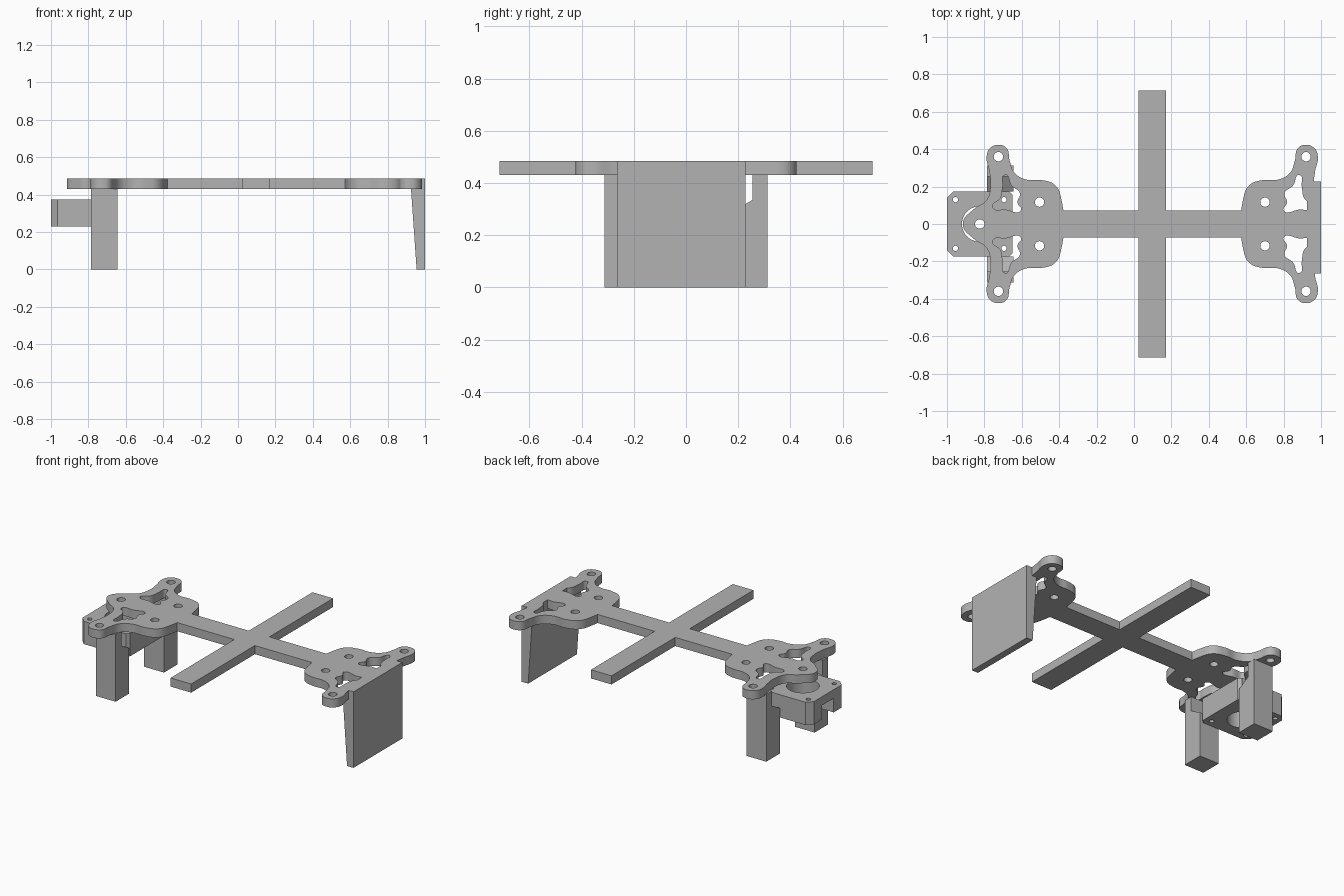
import bpy, bmesh

cube = bpy.data.objects.get("Cube")
if cube:
    bpy.data.objects.remove(cube, do_unlink=True)

grey = bpy.data.materials.new("plain_grey")
grey.use_nodes = True
grey.diffuse_color = (0.45, 0.45, 0.45, 1)
grey.node_tree.nodes["Principled BSDF"].inputs["Base Color"].default_value = (0.45, 0.45, 0.45, 1)

TOP, UNDER = 0.485, 0.43


def prism(name, profile, axis, lo, hi):
    """Extrude a closed profile along an axis (0 = x, 1 = y, 2 = z)."""
    bm = bmesh.new()

    def place(p, d):
        co = list(p)
        co.insert(axis, d)
        return bm.verts.new(co)

    face = bm.faces.new([place(p, lo) for p in profile])
    ext = bmesh.ops.extrude_face_region(bm, geom=[face])
    for v in ext["geom"]:
        if isinstance(v, bmesh.types.BMVert):
            v.co[axis] = hi
    bmesh.ops.recalc_face_normals(bm, faces=bm.faces)
    mesh = bpy.data.meshes.new(name)
    bm.to_mesh(mesh)
    bm.free()
    mesh.materials.append(grey)
    ob = bpy.data.objects.new(name, mesh)
    bpy.context.collection.objects.link(ob)
    return ob


def rect(x0, x1, y0, y1):
    return [(x0, y0), (x1, y0), (x1, y1), (x0, y1)]


def circle(x, y, r):
    return [(x + r, y), (x, y + r), (x - r, y), (x, y - r)]


def slab(name, loops, z0, z1):
    """Flat plate from (points, handle type) loops; inner loops become holes."""
    cu = bpy.data.curves.new(name, "CURVE")
    cu.dimensions = "2D"
    cu.fill_mode = "BOTH"
    cu.resolution_u = 8
    cu.extrude = (z1 - z0) / 2
    for points, handle in loops:
        sp = cu.splines.new("BEZIER")
        sp.bezier_points.add(len(points) - 1)
        sp.use_cyclic_u = True
        for bp, (x, y) in zip(sp.bezier_points, points):
            bp.co = (x, y, (z0 + z1) / 2 * 0)
            bp.handle_left_type = bp.handle_right_type = handle
    ob = bpy.data.objects.new(name, cu)
    bpy.context.collection.objects.link(ob)
    bpy.ops.object.select_all(action="DESELECT")
    ob.select_set(True)
    bpy.context.view_layer.objects.active = ob
    bpy.ops.object.convert(target="MESH")
    ob = bpy.context.view_layer.objects.active
    ob.name = name
    bm = bmesh.new()
    bm.from_mesh(ob.data)
    bmesh.ops.translate(bm, verts=bm.verts, vec=(0, 0, (z0 + z1) / 2))
    bmesh.ops.remove_doubles(bm, verts=bm.verts, dist=0.0002)
    bmesh.ops.recalc_face_normals(bm, faces=bm.faces)
    bm.to_mesh(ob.data)
    bm.free()
    ob.data.materials.clear()
    ob.data.materials.append(grey)
    bpy.ops.object.shade_smooth_by_angle(angle=0.6)
    return ob


# Half outline of a mounting head: hub, ear, outer nose (u points outward)
HALF = [(-0.115, 0.14), (-0.083, 0.208), (-0.01, 0.235), (0.07, 0.237), (0.135, 0.275),
        (0.16, 0.34), (0.176, 0.405), (0.22, 0.423), (0.265, 0.405), (0.283, 0.36),
        (0.268, 0.28), (0.262, 0.2), (0.285, 0.125), (0.345, 0.085)]
WINDOW = [(0.185, 0.262), (0.15, 0.205), (0.105, 0.165), (0.118, 0.115), (0.10, 0.072),
          (0.18, 0.077), (0.25, 0.09), (0.208, 0.14), (0.197, 0.2)]


def head(name, origin, sign, limit, nose):
    def put(points, flip=1):
        return [(origin + sign * min(u, limit), y * flip) for u, y in points]

    middle = [(0.41, 0)] if nose else []
    outline = put(HALF) + put(middle) + put(HALF[::-1], -1)
    loops = [(outline, "AUTO")]
    for s in (1, -1):
        loops.append((put(WINDOW, s), "AUTO"))
        loops.append((circle(origin, s * 0.117, 0.025), "AUTO"))
        loops.append((circle(origin + sign * 0.22, s * 0.36, 0.025), "AUTO"))
    if nose:
        loops.append((circle(origin + sign * 0.32, 0, 0.025), "AUTO"))
    return slab(name, loops, UNDER, TOP)


head("motor_head", -0.505, -1, 1.0, True)
head("plate_head", 0.70, 1, 0.285, False)

# Cross-shaped frame, drawn as one outline
A, B, W, L = 0.025, 0.17, 0.073, 0.715
prism("cross_frame", [(-0.41, -W), (A, -W), (A, -L), (B, -L), (B, -W), (0.60, -W),
                      (0.60, W), (B, W), (B, L), (A, L), (A, W), (-0.41, W)], 2, UNDER, TOP)

# Tapered end plate
prism("end_plate", [(0.925, TOP), (1.0, TOP), (1.0, 0), (0.955, 0), (0.925, UNDER)],
      1, -0.265, 0.227)

# Legs with relieved upper inside corner
LEG = [(0.175, 0), (0.312, 0), (0.312, UNDER), (0.255, UNDER), (0.255, 0.335), (0.175, 0.29)]
for side, s in (("back", 1), ("front", -1)):
    prism(side + "_leg", [(y * s, z) for y, z in LEG], 0, -0.785, -0.645)

# Motor mount with chamfered outer corners, bore and screw holes
MX, H, C = -0.825, 0.175, 0.035
outline = [(-1, -H + C), (-1 + C, -H), (-0.65 - C / 2, -H), (-0.65, -H + C / 2),
           (-0.65, H - C / 2), (-0.65 - C / 2, H), (-1 + C, H), (-1, H - C)]
loops = [(outline, "VECTOR"), (circle(MX, 0, 0.095), "AUTO")]
for dx in (-0.13, 0.13):
    for dy in (-0.13, 0.13):
        loops.append((circle(MX + dx, dy, 0.014), "AUTO"))
mount = slab("motor_mount", loops, 0.23, 0.375)

# Cable slot through the outer wall of the mount
cutter = prism("slot_cutter", rect(-1.1, MX, -0.06, 0.06), 2, 0.1, 0.32)
cutter.hide_render = True
cutter.hide_viewport = True
mod = mount.modifiers.new("slot", "BOOLEAN")
mod.operation = "DIFFERENCE"
mod.solver = "EXACT"
mod.object = cutter
